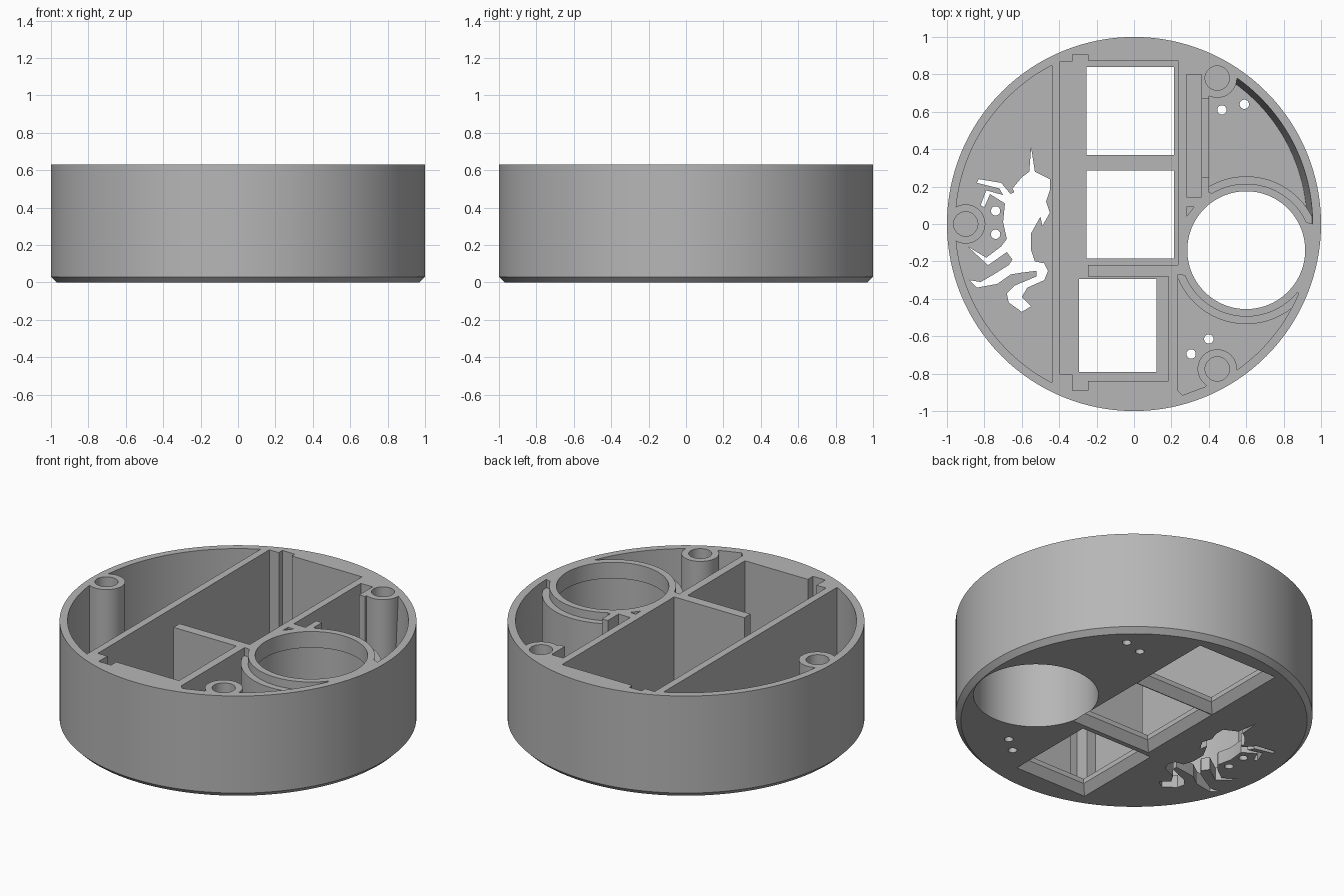
import bpy, bmesh
from math import cos, sin, radians

cube = bpy.data.objects.get("Cube")
if cube:
    bpy.data.objects.remove(cube, do_unlink=True)

HEIGHT, FLOOR, ABOVE, BELOW = 0.63, 0.08, 0.7, -0.01
INNER = 0.955                      # inside radius of the outer wall
TUBE = (0.6, -0.14)                # centre of the round opening
BOSSES = [(-0.9, 0), (0.445, 0.78), (0.445, -0.775)]

grey = bpy.data.materials.new("plain grey")
grey.use_nodes = True
grey.diffuse_color = (0.47, 0.47, 0.47, 1)
grey.node_tree.nodes["Principled BSDF"].inputs["Base Color"].default_value = grey.diffuse_color


def arc(radius, start=0, end=360, centre=(0, 0), steps=128):
    """Points along an arc; a full turn leaves out the repeated last point."""
    spans = steps if end - start == 360 else steps - 1
    angles = [radians(start + (end - start) * i / spans) for i in range(steps)]
    return [(centre[0] + radius * cos(a), centre[1] + radius * sin(a)) for a in angles]


def rect(x0, x1, y0, y1, grow=0.0):
    return [(x0 - grow, y0 - grow), (x1 + grow, y0 - grow),
            (x1 + grow, y1 + grow), (x0 - grow, y1 + grow)]


def loft(name, *sections):
    """Solid through (outline, z) sections that share a point count."""
    bm = bmesh.new()
    rings = [[bm.verts.new((x, y, z)) for x, y in pts] for pts, z in sections]
    count = len(rings[0])
    for low, high in zip(rings, rings[1:]):
        for i in range(count):
            j = (i + 1) % count
            bm.faces.new((low[i], low[j], high[j], high[i]))
    bm.faces.new(rings[0][::-1])
    bm.faces.new(rings[-1])
    bmesh.ops.recalc_face_normals(bm, faces=bm.faces)
    mesh = bpy.data.meshes.new(name)
    bm.to_mesh(mesh)
    bm.free()
    mesh.materials.append(grey)
    obj = bpy.data.objects.new(name, mesh)
    bpy.context.collection.objects.link(obj)
    return obj


def prism(name, pts, low, high=ABOVE):
    return loft(name, (pts, low), (pts, high))


def subtract(target, cutter):
    """Cut one solid from another and discard the cutter."""
    cutter.hide_render = True
    mod = target.modifiers.new("cut", 'BOOLEAN')
    mod.operation, mod.solver, mod.object = 'DIFFERENCE', 'EXACT', cutter
    bpy.context.view_layer.objects.active = target
    bpy.ops.object.modifier_apply(modifier=mod.name)
    bpy.data.objects.remove(cutter, do_unlink=True)


# Round body with a chamfered lower edge
housing = loft("round_housing", (arc(0.97), 0), (arc(1), 0.03), (arc(1), HEIGHT))

# Side compartments
left_pocket = prism("left_pocket", arc(INNER, 117.4, 242.6), FLOOR)
lower_pocket = prism("lower_pocket", [(0.235, -0.27), (0.235, -0.89), (0.26, -0.915),
                     (0.38, -0.87), (0.445, -0.78)] + arc(INNER, -55, -22.7, steps=40), FLOOR)
corner = [(0.5, 0.8), (0.4, 0.72), (0.4, 0.17)]
upper_pocket = loft("upper_pocket",
                    (arc(INNER - 0.03, 0, 55, steps=48) + corner, FLOOR),
                    (arc(INNER, 0, 55, steps=48) + corner, HEIGHT),
                    (arc(INNER, 0, 55, steps=48) + corner, ABOVE))

# Screw posts and the stepped tube stay standing inside the compartments
for pocket in (left_pocket, lower_pocket, upper_pocket):
    for spot in BOSSES:
        subtract(pocket, prism("post", arc(0.105, centre=spot, steps=48), BELOW, 1))
    wide, slim = arc(0.395, centre=TUBE), arc(0.355, centre=TUBE)
    subtract(pocket, loft("tube", (wide, BELOW), (wide, 0.58), (slim, 0.58), (slim, 1)))
    subtract(housing, pocket)

# Central compartment with end notches and a free-ended divider
subtract(housing, prism("central_pocket", [
    (-0.395, 0.87), (-0.33, 0.87), (-0.33, 0.905), (-0.245, 0.905), (-0.245, 0.875),
    (0.235, 0.875), (0.235, -0.22), (-0.245, -0.22), (-0.245, -0.28), (0.185, -0.28),
    (0.185, -0.84), (-0.245, -0.84), (-0.245, -0.89), (-0.33, -0.89), (-0.33, -0.805),
    (-0.395, -0.805)], FLOOR))

# Board slot, its side opening and the small corner recess
subtract(housing, prism("board_slot", rect(0.28, 0.36, 0.145, 0.8), FLOOR))
subtract(housing, prism("slot_opening", rect(0.35, 0.41, 0.25, 0.67), FLOOR + 0.04))
subtract(housing, prism("corner_recess", [(0.28, 0.09), (0.28, 0.04), (0.32, 0.09)], FLOOR))

# Round opening with a narrower lip at the top
bore, lip = arc(0.35, centre=TUBE), arc(0.315, centre=TUBE)
subtract(housing, loft("round_opening", (bore, BELOW), (bore, 0.53), (lip, 0.53), (lip, ABOVE)))

# Square windows, bevelled on the underside
for box in [(-0.255, 0.215, 0.37, 0.84), (-0.255, 0.215, -0.185, 0.285),
            (-0.295, 0.12, -0.79, -0.295)]:
    subtract(housing, loft("window", (rect(*box, grow=0.048), BELOW),
                           (rect(*box), 0.05), (rect(*box), 0.2)))

# Screw holes in the posts and small wire holes in the floor
for spot in BOSSES:
    subtract(housing, prism("screw_hole", arc(0.065, centre=spot, steps=48), 0.2))
for spot in [(0.47, 0.61), (0.59, 0.64), (0.305, -0.695), (0.4, -0.615),
             (-0.74, 0.07), (-0.74, -0.055)]:
    subtract(housing, prism("wire_hole", arc(0.025, centre=spot, steps=24), BELOW, 0.2))

# Horned horse cut-out: head and back, tail, hind legs, belly and forelegs
head_and_back = [(-.55, .41), (-.53, .28), (-.45, .24), (-.45, .18), (-.47, .12), (-.45, .06),
                 (-.49, -.01), (-.5, .04), (-.55, -.05), (-.55, -.14), (-.53, -.2)]
tail = [(-.48, -.21), (-.46, -.25), (-.48, -.3), (-.57, -.34), (-.6, -.39), (-.55, -.44),
        (-.6, -.47), (-.67, -.42), (-.68, -.37), (-.64, -.33), (-.52, -.28), (-.52, -.25)]
hind_legs = [(-.6, -.26), (-.66, -.27), (-.73, -.32), (-.84, -.34), (-.88, -.3), (-.82, -.31),
             (-.75, -.27), (-.67, -.22), (-.65, -.19), (-.68, -.15), (-.78, -.22),
             (-.89, -.12), (-.79, -.18), (-.71, -.12)]
belly = [(-.68, -.08), (-.7, .01), (-.69, .11)]
forelegs = [(-.77, .16), (-.8, .09), (-.82, .1), (-.79, .18), (-.7, .155), (-.72, .19),
            (-.84, .22), (-.83, .24), (-.71, .22), (-.66, .16)]
muzzle = [(-.64, .17), (-.65, .19), (-.6, .25), (-.56, .28)]
subtract(housing, prism("horse_cutout", head_and_back + tail + hind_legs + belly
                        + forelegs + muzzle, BELOW, 0.2))

# Smooth curved walls, crisp edges
bpy.ops.object.select_all(action='DESELECT')
housing.select_set(True)
bpy.context.view_layer.objects.active = housing
bpy.ops.object.shade_smooth_by_angle(angle=radians(25))
